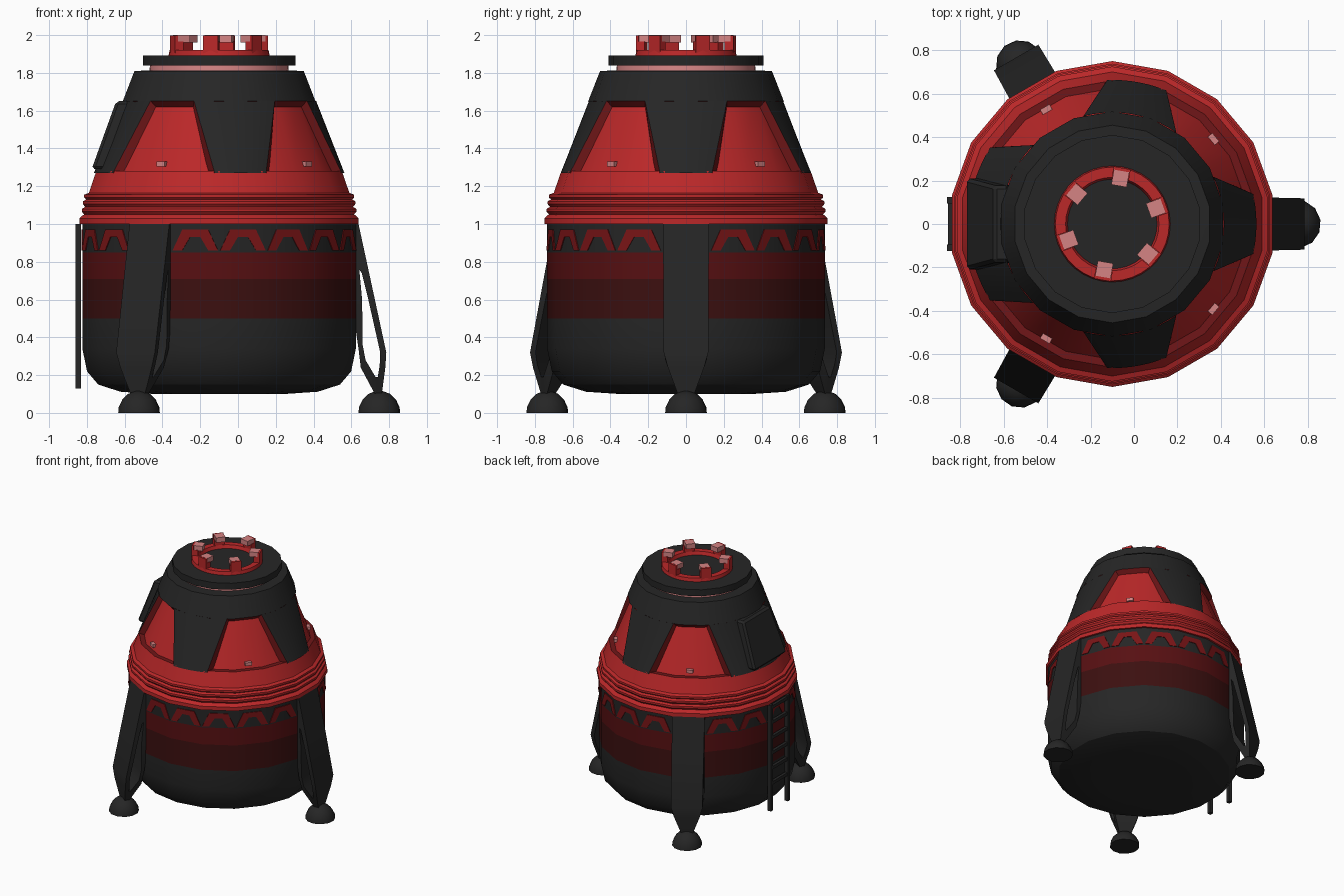
import bpy, bmesh, math
from math import sin, cos, radians
from mathutils import Matrix, Vector

if "Cube" in bpy.data.objects:
    bpy.data.objects.remove(bpy.data.objects["Cube"])

CX = -0.10                      # capsule axis
AXIS = Matrix.Translation((CX, 0, 0))


def material(name, rgb):
    m = bpy.data.materials.new(name)
    m.diffuse_color = (*rgb, 1)
    m.use_nodes = True
    m.node_tree.nodes["Principled BSDF"].inputs["Base Color"].default_value = m.diffuse_color
    return m


BLACK = material("charcoal", (0.019, 0.019, 0.019))
RED = material("bright red", (0.50, 0.021, 0.022))
FRAME = material("frame red", (0.16, 0.008, 0.009))
ARCH = material("arch red", (0.19, 0.007, 0.008))
BAND = material("band red", (0.095, 0.005, 0.006))
DEEP = material("deep red", (0.045, 0.005, 0.005))
PINK = material("pale pink", (0.66, 0.23, 0.23))


def make(name, verts, faces, mats, idx=None, mat=AXIS, smooth=True):
    me = bpy.data.meshes.new(name)
    me.from_pydata([mat @ Vector(v) for v in verts], [], faces)
    for m in mats:
        me.materials.append(m)
    for i, p in enumerate(me.polygons):
        p.material_index = idx[i] if idx else 0
    bm = bmesh.new()
    bm.from_mesh(me)
    bmesh.ops.recalc_face_normals(bm, faces=bm.faces)
    bm.to_mesh(me)
    bm.free()
    ob = bpy.data.objects.new(name, me)
    bpy.context.collection.objects.link(ob)
    if smooth:
        bpy.ops.object.select_all(action='DESELECT')
        ob.select_set(True)
        bpy.context.view_layer.objects.active = ob
        bpy.ops.object.shade_smooth_by_angle()
    return ob


def revolve(name, prof, mats, idx=None, n=18, closed=False, mat=AXIS):
    """Turn an (r, z) profile; idx gives a material per profile segment."""
    k = len(prof)
    verts = [(r * cos(radians(10) + math.tau * j / n), r * sin(radians(10) + math.tau * j / n), z)
             for r, z in prof for j in range(n)]
    faces, fi = [], []
    for i in range(k if closed else k - 1):
        for j in range(n):
            a, b, j2 = i * n, (i + 1) % k * n, (j + 1) % n
            faces.append((a + j, a + j2, b + j2, b + j))
            fi.append(idx[i] if idx else 0)
    if not closed:
        faces += [tuple(range(n)), tuple(range((k - 1) * n, k * n))]
        fi += [fi[0], fi[-1]]
    return make(name, verts, faces, mats, fi, mat)


BOX = [(0, 1, 3, 2), (4, 5, 7, 6), (0, 1, 5, 4), (2, 3, 7, 6), (0, 2, 6, 4), (1, 3, 7, 5)]


def box(name, x, y, z, m, angle=0):
    verts = [(a, b, c) for a in x for b in y for c in z]
    return make(name, verts, BOX, [m], mat=AXIS @ Matrix.Rotation(radians(angle), 4, 'Z'), smooth=False)


# lower hull with colour bands
revolve("lower_hull", [(.35, .10), (.53, .112), (.65, .15), (.71, .22), (.735, .34), (.735, .5),
                       (.735, .71), (.735, .85), (.735, 1.01)],
        [BLACK, DEEP, BAND], [0, 0, 0, 0, 0, 1, 2, 0])

# painted arches, one on each hull facet between the legs
arch = [(-.122, .86), (-.07, .97), (.07, .97), (.122, .86), (.07, .86), (.028, .93), (-.028, .93), (-.07, .86)]
for k in range(18):
    if k % 6 == 0:
        continue
    verts = [(d, y, z) for d in (.722, .729) for y, z in arch]
    faces = [(o, o + 1, o + 6, o + 7) for o in (0, 8)]
    faces += [(o + 1, o + 2, o + 5, o + 6) for o in (0, 8)]
    faces += [(o + 2, o + 3, o + 4, o + 5) for o in (0, 8)]
    faces += [(i, (i + 1) % 8, (i + 1) % 8 + 8, i + 8) for i in range(8)]
    make("hull_arch", verts, faces, [ARCH], mat=AXIS @ Matrix.Rotation(radians(20 * k), 4, 'Z'), smooth=False)

# ribbed red collar, its ledge coloured darker
revolve("collar", [(.70, 1.0), (.75, 1.0), (.75, 1.03), (.735, 1.045), (.725, 1.05), (.738, 1.065),
                   (.738, 1.08), (.72, 1.09), (.732, 1.105), (.732, 1.12), (.715, 1.13), (.725, 1.14),
                   (.725, 1.155), (.70, 1.165), (.66, 1.28), (.58, 1.28)],
        [RED, FRAME], [0] * 14 + [1])


def shell_r(z):
    return .668 - (z - 1.27) * .395


# red inner cone showing through the windows
revolve("window_cone", [(shell_r(1.26) - .04, 1.26), (shell_r(1.7) - .04, 1.7)], [RED])
# black upper shell above the windows
revolve("upper_shell", [(shell_r(1.62) - .04, 1.62), (shell_r(1.65), 1.65), (.455, 1.81), (.40, 1.812)],
        [BLACK, FRAME], [1, 0, 0])

# black pillars between the windows, with bevelled red edges
WINDOWS = [-120, -40, 40, 120, 240]
for w0, w1 in zip(WINDOWS, WINDOWS[1:]):
    n = math.ceil((w1 - w0) / 8)
    verts = []
    for inset, grow in ((.05, 3.5), (0, 0)):
        for z, h in ((1.27, 28), (1.651, 15)):
            lo, hi = w0 + h - grow, w1 - h + grow
            for j in range(n + 1):
                a = radians(lo + (hi - lo) * j / n)
                r = shell_r(z) * .993 - inset
                verts.append((r * cos(a), r * sin(a), z))
    m = n + 1
    faces = [(2 * m + j, 2 * m + j + 1, 3 * m + j + 1, 3 * m + j) for j in range(n)]
    faces += [(j, m, 3 * m, 2 * m) if j == 0 else (n, m + n, 3 * m + n, 2 * m + n) for j in (0, n)]
    make("shell_pillar", verts, faces, [BLACK, FRAME], [0] * n + [1, 1])
for w in WINDOWS[:4]:
    box("window_light", (.58, .622), (-.025, .025), (1.305, 1.33), PINK, w)

# hatch on the left side
hatch = [(-(r - d), s * hw, z) for d in (0, .1) for s in (-1, 1)
         for r, z, hw in ((.675, 1.29, .21), (.545, 1.65, .175))]
ob = make("hatch", hatch, BOX, [BLACK], smooth=False)
bev = ob.modifiers.new("bevel", 'BEVEL')
bev.width = .015
bev.segments = 1

# top neck, disc and docking ring
revolve("neck", [(.37, 1.80), (.365, 1.85)], [PINK], n=36)
revolve("top_disc", [(.41, 1.84), (.41, 1.893)], [BLACK])
revolve("docking_ring", [(.268, 1.89), (.262, 1.92), (.215, 1.92), (.205, 1.89)], [RED], n=36, closed=True)
for k in range(6):
    a = 20 + 60 * k
    box("docking_post", (.215, .262), (-.04, .04), (1.9, 1.965), RED, a)
    box("docking_post_face", (.247, .262), (-.04, .04), (1.965, 1.999), RED, a)
    box("docking_clamp", (.178, .248), (-.036, .036), (1.96, 2.0), PINK, a)

# three open-frame legs with domed feet: outer and inner outline in (r, z)
outer = [(.70, 1.0), (.738, 1.0), (.803, .70), (.885, .32), (.88, .24), (.86, .09), (.83, .09), (.75, .24),
         (.738, .34), (.70, .6)]
inner = [(.742, .76), (.755, .74), (.79, .6), (.853, .32), (.85, .25), (.84, .19), (.828, .19), (.775, .28),
         (.76, .36), (.757, .6)]


def half_width(z):
    return .118 + (z - .3) * .005 if z > .3 else .04 + (z - .09) * .37


for k in range(3):
    rot = AXIS @ Matrix.Rotation(radians(120 * k), 4, 'Z')
    verts = [(r, s * half_width(z), z) for s in (-1, 1) for loop in (outer, inner) for r, z in loop]
    faces = []
    for i in range(10):
        j = (i + 1) % 10
        faces += [(i, j, 10 + j, 10 + i), (20 + i, 20 + j, 30 + j, 30 + i),
                  (i, j, 20 + j, 20 + i), (10 + i, 10 + j, 30 + j, 30 + i)]
    make("leg", verts, faces, [BLACK], mat=rot)
    revolve("foot", [(.112, 0), (.109, .03), (.09, .07), (.06, .1), (.02, .115)], [BLACK], n=12,
            mat=rot @ Matrix.Translation((.848, 0, 0)))

# ladder on the left side
for s in (-1, 1):
    box("ladder_rail", (-.76, -.73), sorted((s * .095, s * .125)), (.13, 1.0), BLACK)
for k in range(6):
    z = .34 + .125 * k
    box("ladder_rung", (-.757, -.733), (-.1, .1), (z, z + .025), BLACK)
